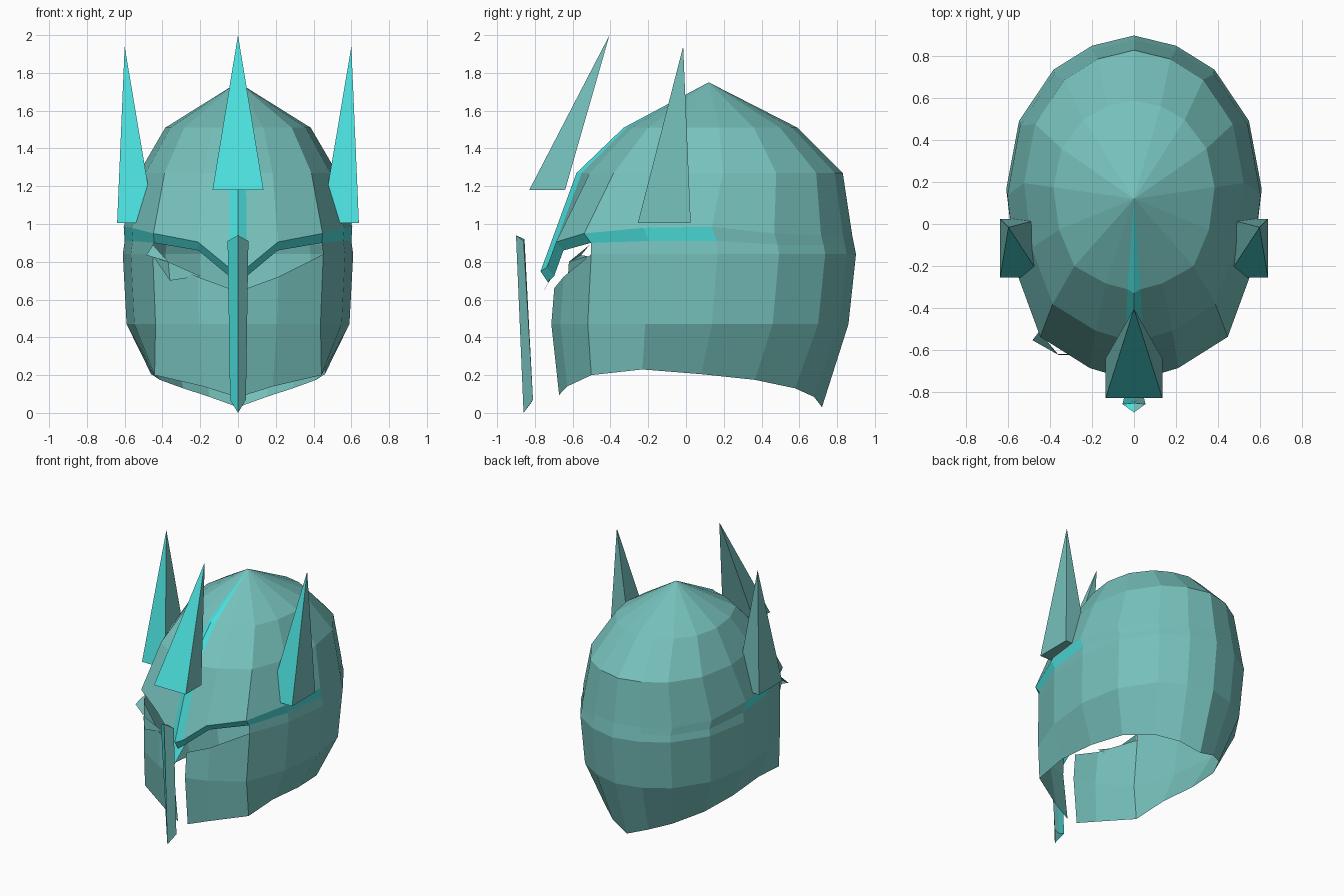
import bpy

if "Cube" in bpy.data.objects:
    bpy.data.objects.remove(bpy.data.objects["Cube"])


def material(name, rgb):
    m = bpy.data.materials.new(name)
    m.diffuse_color = (*rgb, 1)
    m.use_nodes = True
    m.node_tree.nodes["Principled BSDF"].inputs["Base Color"].default_value = m.diffuse_color
    return m


TEAL = material("muted teal", (0.18, 0.53, 0.50))
CYAN = material("bright cyan", (0.07, 0.73, 0.71))


def make(name, verts, faces, mats=None, mirror=False):
    """Flat shaded mesh; mats gives 0 (teal) or 1 (cyan) per face."""
    me = bpy.data.meshes.new(name)
    me.from_pydata(verts, [], faces)
    me.materials.append(TEAL)
    me.materials.append(CYAN)
    for p in me.polygons:
        p.material_index = mats[p.index] if mats else 0
    ob = bpy.data.objects.new(name, me)
    bpy.context.collection.objects.link(ob)
    if mirror:
        mod = ob.modifiers.new("mirror", "MIRROR")
        mod.merge_threshold = 0.0005
    return ob


# Half cross-section, from back centre (0) to front centre (last)
UX = [0, .33, .63, .90, 1, .93, .74, .35, .08, 0]
UX_RIM = [0, .33, .63, .90, 1, 1, .96, .40, .09, 0]
UY = [0, .03, .10, .25, .45, .67, .86, .95, .98, 1]
N = len(UX)


def ring(width, back, front, z, ux=UX):
    zs = z if isinstance(z, list) else [z] * N
    return [(width * ux[i], back + (front - back) * UY[i], zs[i]) for i in range(N)]


def grid_faces(rows, cols, start=0):
    return [(start + r * N + c, start + (r + 1) * N + c,
             start + (r + 1) * N + c + 1, start + r * N + c + 1)
            for r in range(rows) for c in cols]


# Dome with crest stripe and brow band
brow_top = [.94, .94, .94, .95, .985, .98, .95, .905, .77, .75]
brow_low = [.89, .89, .89, .89, .91, .91, .90, .86, .725, .69]
verts = [(0, .12, 1.75)]
verts += ring(.385, .59, -.33, 1.51)
verts += ring(.525, .83, -.58, 1.27)
verts += ring(.605, .88, -.77, brow_top)
verts += ring(.60, .89, -.73, brow_low)
faces = [(0, c + 1, c + 2) for c in range(N - 1)]
mats = [int(c == N - 2) for c in range(N - 1)]
for r in range(3):
    faces += grid_faces(1, range(N - 1), 1 + r * N)
    mats += [int(c == N - 2 or (r == 2 and c >= 4)) for c in range(N - 1)]
make("dome", verts, faces, mats, True)

# Neck guard and cheek plates, open at the eyes and along the front slot
cheek_top = [.84] * 7 + [.72, .66, .65]
rim = [.03, .085, .13, .175, .205, .23, .20, .14, .095, .09]
verts = ring(.60, .89, -.73, brow_low)
verts += ring(.61, .90, -.73, cheek_top)
verts += ring(.59, .86, -.745, .47)
verts += ring(.46, .72, -.70, rim, UX_RIM)
faces = grid_faces(1, range(6)) + grid_faces(2, range(8), N)
make("cheeks_and_neck", verts, faces, None, True)

# Point hanging from the middle of the brow
make("brow_point",
     [(.048, -.71, .725), (0, -.73, .69), (0, -.79, .57)],
     [(0, 1, 2)], [1], True)


# Four-sided spikes with a bright front face
def spike(name, x0, x1, y0, y1, z, tip):
    v = [(x0, y0, z), (x1, y0, z), (x1, y1, z), (x0, y1, z), tip]
    f = [(0, 1, 4), (1, 2, 4), (2, 3, 4), (3, 0, 4), (3, 2, 1, 0)]
    make(name, v, f, [1, 0, 0, 0, 0])


spike("front_spike", -.135, .135, -.83, -.64, 1.18, (0, -.405, 2.0))
spike("right_spike", .443, .64, -.255, .025, 1.005, (.60, -.015, 1.94))
spike("left_spike", -.64, -.443, -.255, .025, 1.005, (-.60, -.015, 1.94))

# Folded nose guard standing in front of the slot
verts = [(0, -.90, .94), (0, -.86, 0),
         (-.055, -.86, .91), (-.042, -.81, .07),
         (.055, -.86, .91), (.042, -.81, .07),
         (0, -.855, .92), (0, -.815, .06)]
faces = [(0, 2, 3, 1), (0, 1, 5, 4), (6, 7, 3, 2), (6, 4, 5, 7),
         (0, 6, 2), (0, 4, 6), (1, 3, 7), (1, 7, 5)]
make("nose_guard", verts, faces, [1, 0, 1, 0, 1, 0, 1, 0])

# Bent flap at the corner of the left eye opening
verts = [(-.45, -.51, .89), (-.485, -.555, .835), (-.37, -.62, .80),
         (-.36, -.625, .70), (-.20, -.625, .725), (-.45, -.52, .83)]
faces = [(0, 1, 2), (1, 5, 2), (5, 3, 2), (2, 3, 4)]
make("eye_flap", verts, faces)
